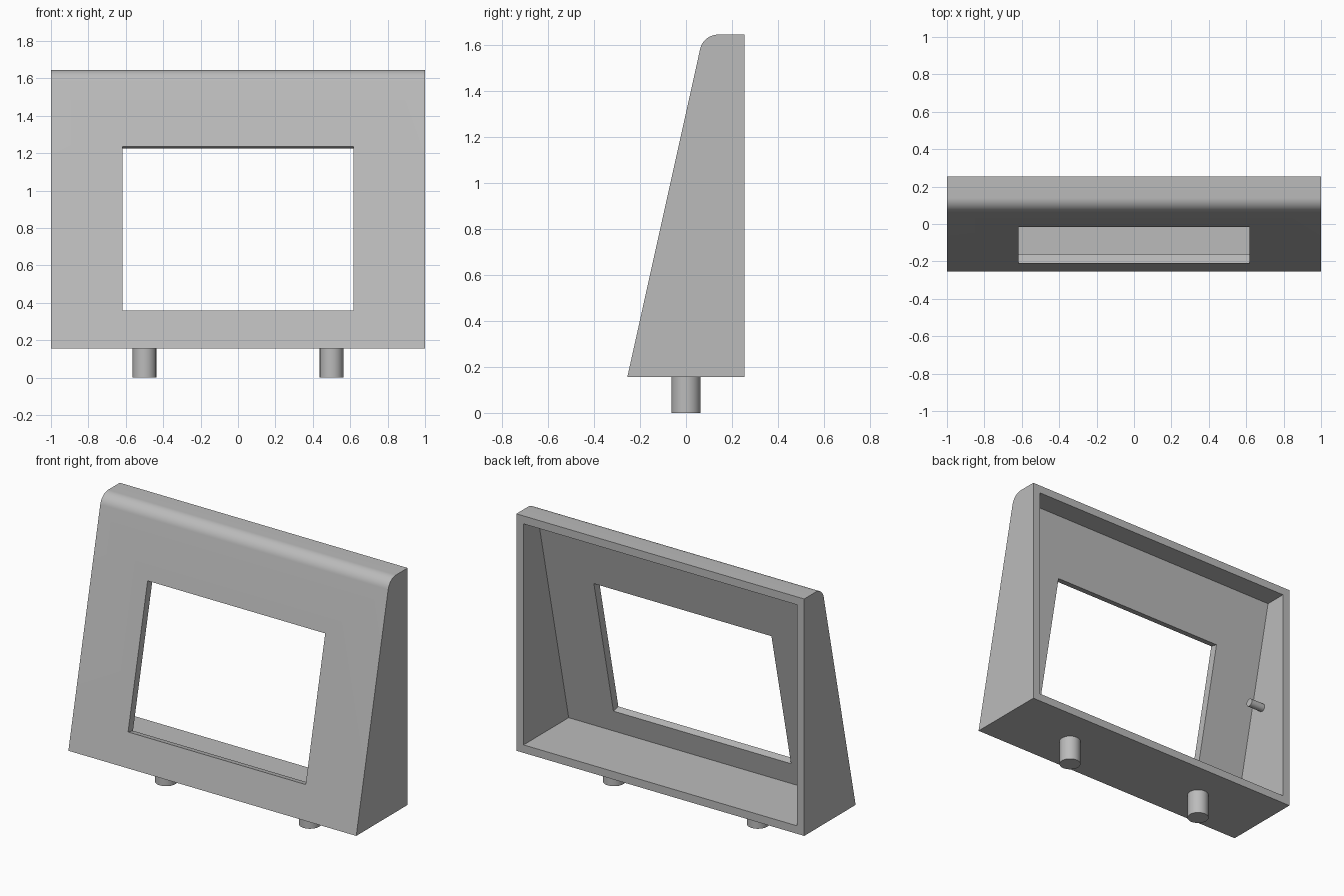
import bpy, bmesh, math
from mathutils import Vector

cube = bpy.data.objects.get("Cube")
if cube:
    bpy.data.objects.remove(cube, do_unlink=True)

grey = bpy.data.materials.new("plain grey")
grey.use_nodes = True
colour = (0.5, 0.5, 0.5, 1)
grey.diffuse_color = colour
grey.node_tree.nodes["Principled BSDF"].inputs["Base Color"].default_value = colour

# Main sizes; profile points are (y, z)
HALF_DEPTH, BOTTOM, TOP, WALL, ROUND = 0.255, 0.157, 1.645, 0.05, 0.08
toe = Vector((-HALF_DEPTH, BOTTOM))
slope = Vector((0.222, 1)).normalized()      # up along the leaning face
inward = Vector((slope.y, -slope.x))         # into the housing


def on_slope(z, depth=0):
    """Point at height z on the leaning face moved inward by depth."""
    start = toe + inward * depth
    return start + slope * ((z - start.y) / slope.y)


def prism(name, profile, half_width):
    """Extrude a (y, z) profile along x."""
    bm = bmesh.new()
    face = bm.faces.new([bm.verts.new((-half_width, p[0], p[1])) for p in profile])
    out = bmesh.ops.extrude_face_region(bm, geom=[face])
    moved = [v for v in out["geom"] if isinstance(v, bmesh.types.BMVert)]
    bmesh.ops.translate(bm, verts=moved, vec=(2 * half_width, 0, 0))
    bmesh.ops.recalc_face_normals(bm, faces=bm.faces)
    mesh = bpy.data.meshes.new(name)
    bm.to_mesh(mesh)
    bm.free()
    mesh.materials.append(grey)
    obj = bpy.data.objects.new(name, mesh)
    bpy.context.collection.objects.link(obj)
    return obj


def select_only(obj):
    bpy.ops.object.select_all(action='DESELECT')
    obj.select_set(True)
    bpy.context.view_layer.objects.active = obj


def smooth(obj):
    select_only(obj)
    bpy.ops.object.shade_smooth_by_angle(angle=math.radians(30))


def cut(target, cutter):
    mod = target.modifiers.new("cut", 'BOOLEAN')
    mod.operation, mod.solver, mod.object = 'DIFFERENCE', 'EXACT', cutter
    select_only(target)
    bpy.ops.object.modifier_apply(modifier=mod.name)
    bpy.data.objects.remove(cutter, do_unlink=True)


def peg(name, radius, length, location, rotation=(0, 0, 0)):
    bpy.ops.mesh.primitive_cylinder_add(vertices=48, radius=radius, depth=length,
                                        location=location, rotation=rotation)
    obj = bpy.context.object
    obj.name = name
    obj.data.materials.append(grey)
    smooth(obj)


# Housing: wedge with a rounded front top edge
centre = on_slope(TOP - ROUND, ROUND)
start_angle = math.atan2(-inward.y, -inward.x) % math.tau
centre = Vector((on_slope(TOP - ROUND, ROUND).x, TOP - ROUND))
steps = 14
arc = []
for i in range(steps + 1):
    a = start_angle + (math.pi / 2 - start_angle) * i / steps
    arc.append(centre + ROUND * Vector((math.cos(a), math.sin(a))))
housing = prism("housing", [toe, *arc, (HALF_DEPTH, TOP), (HALF_DEPTH, BOTTOM)], 1)

# Hollow, open at the back
low, high = BOTTOM + WALL, TOP - WALL
cut(housing, prism("cavity_cutter", [on_slope(low, WALL), on_slope(high, WALL),
                                     (HALF_DEPTH + 0.1, high), (HALF_DEPTH + 0.1, low)], 1 - WALL))

# Window, cut square to the leaning face
sill, lintel = on_slope(0.36), on_slope(1.235)
cut(housing, prism("window_cutter", [sill - inward * 0.03, lintel - inward * 0.03,
                                     lintel + inward * 0.08, sill + inward * 0.08], 0.617))
smooth(housing)

# Feet
for side, x in (("left", 0.5), ("right", -0.5)):
    peg(side + "_foot", 0.063, BOTTOM, (x, 0, BOTTOM / 2))

# Small pin on one inner wall
peg("side_pin", 0.025, 0.1, (-0.9, 0.06, 0.9), (0, math.pi / 2, 0))
